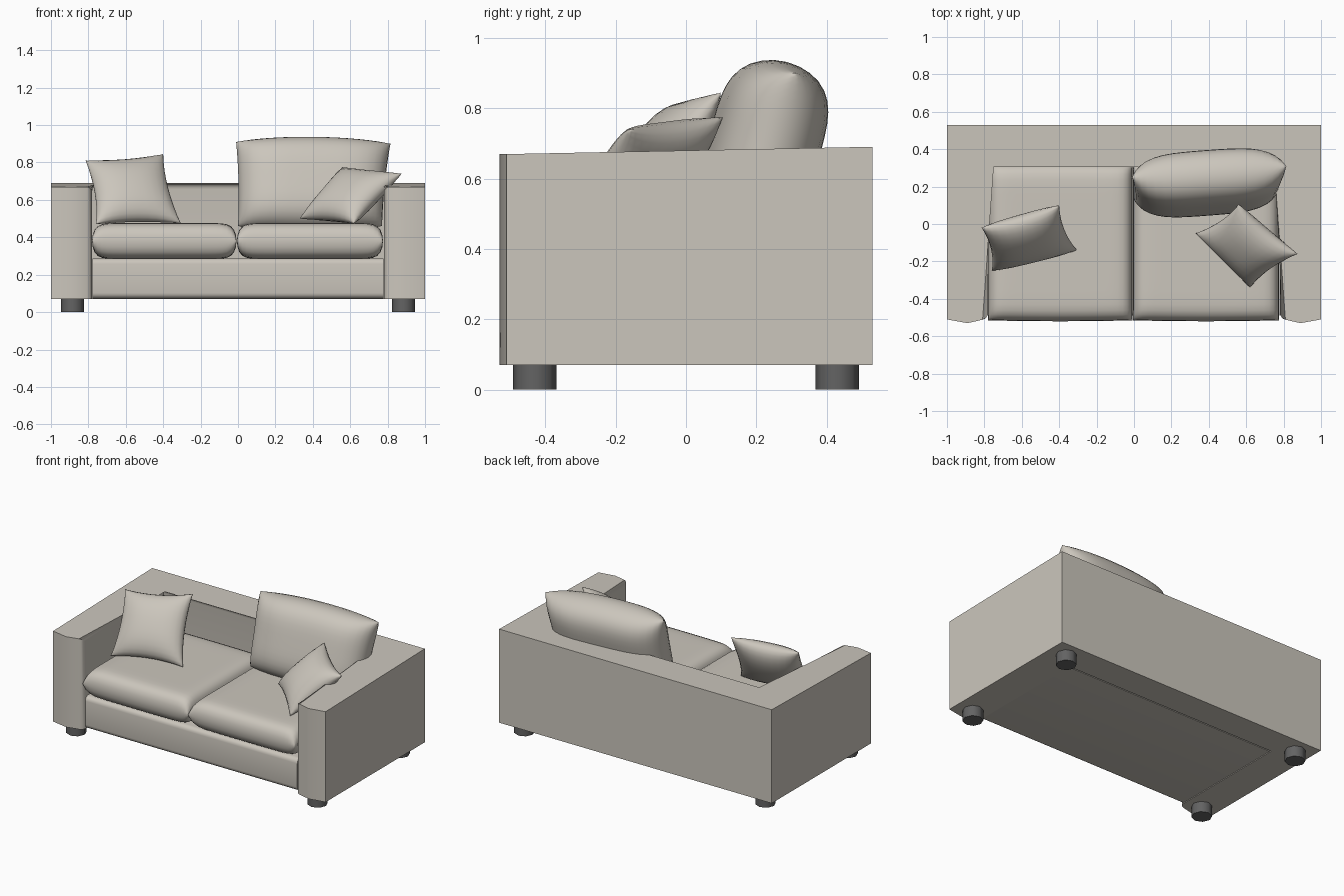
import bpy, bmesh, math
from mathutils import Vector

if "Cube" in bpy.data.objects:
    bpy.data.objects.remove(bpy.data.objects["Cube"])


def material(name, rgb):
    m = bpy.data.materials.new(name)
    m.diffuse_color = (*rgb, 1)
    m.use_nodes = True
    m.node_tree.nodes["Principled BSDF"].inputs["Base Color"].default_value = m.diffuse_color
    return m


FABRIC = material("beige fabric", (0.60, 0.565, 0.505))
DARK = material("dark grey foot", (0.125, 0.125, 0.125))


def finish(name, bm, mat, angle=40):
    bmesh.ops.recalc_face_normals(bm, faces=bm.faces)
    me = bpy.data.meshes.new(name)
    bm.to_mesh(me)
    bm.free()
    ob = bpy.data.objects.new(name, me)
    bpy.context.collection.objects.link(ob)
    me.materials.append(mat)
    bpy.ops.object.select_all(action='DESELECT')
    ob.select_set(True)
    bpy.context.view_layer.objects.active = ob
    bpy.ops.object.shade_smooth_by_angle(angle=math.radians(angle))
    return ob


def cushion(name, corners, t, k, pinch_u, pinch_v, n=14):
    """Stuffed cushion over four corners (bottom left, bottom right, top right, top left)."""
    bl, br, tr, tl = map(Vector, corners)
    normal = ((br - bl) + (tr - tl)).cross((tl - bl) + (tr - br)).normalized()
    bm = bmesh.new()
    s = [math.sin(math.pi / 2 * (2 * i / n - 1)) for i in range(n + 1)]
    for side in (1, -1):
        grid = []
        for v in s:
            row = []
            for u in s:
                a = (1 + u * (1 - pinch_u * (1 - v * v))) / 2
                b = (1 + v * (1 - pinch_v * (1 - u * u))) / 2
                p = bl.lerp(br, a).lerp(tl.lerp(tr, a), b)
                h = max(0, (1 - abs(u) ** k) * (1 - abs(v) ** k)) ** 0.5
                row.append(bm.verts.new(p + normal * (side * t * h)))
            grid.append(row)
        for j in range(n):
            for i in range(n):
                q = [grid[j][i], grid[j][i + 1], grid[j + 1][i + 1], grid[j + 1][i]]
                bm.faces.new(q if side > 0 else q[::-1])
    bmesh.ops.remove_doubles(bm, verts=bm.verts, dist=0.0005)
    return finish(name, bm, FABRIC, 75)


# Arms and back: one U-shaped outline, extruded, with soft inner edges
half = [(0.78, 0.335), (0.78, -0.505), (0.89, -0.53), (1, -0.51), (1, 0.53)]
outline = half + [(-x, y) for x, y in reversed(half)]
bm = bmesh.new()
low = [bm.verts.new((x, y, 0.07)) for x, y in outline]
high = [bm.verts.new((x, y, 0.68 + 0.02 * y)) for x, y in outline]
bm.faces.new(low)
bm.faces.new(high)
for i in range(len(outline)):
    j = (i + 1) % len(outline)
    bm.faces.new((low[i], low[j], high[j], high[i]))
inner = [e for e in bm.edges
         if all(abs(v.co.x) < 0.79 for v in e.verts)
         and (all(v.co.z > 0.6 for v in e.verts)
              or all(v.co.y < -0.4 for v in e.verts))]
bmesh.ops.bevel(bm, geom=inner, offset=0.03, segments=4, profile=0.5, affect='EDGES')
finish("arms_and_back", bm, FABRIC)

# Base under the seat
bm = bmesh.new()
bmesh.ops.create_cube(bm, size=1)
for v in bm.verts:
    v.co = (v.co.x * 1.555, -0.0825 + v.co.y * 0.815, 0.18 + v.co.z * 0.215)
front = [e for e in bm.edges if all(v.co.y < 0 for v in e.verts)
         and abs(e.verts[0].co.x - e.verts[1].co.x) > 0.5]
bmesh.ops.bevel(bm, geom=front, offset=0.03, segments=4, profile=0.5, affect='EDGES')
finish("base", bm, FABRIC)

# Two seat cushions
for name, x0, x1 in (("left_seat_cushion", -0.78, -0.008), ("right_seat_cushion", -0.006, 0.775)):
    cushion(name, [(x0, -0.515, 0.38), (x1, -0.515, 0.38), (x1, 0.322, 0.38), (x0, 0.322, 0.38)],
            0.096, 14, 0, -0.012, 24)

# Back cushion and two throw pillows
cushion("back_cushion", [(0.0, 0.13, 0.46), (0.77, 0.19, 0.46), (0.815, 0.31, 0.90), (-0.01, 0.25, 0.91)],
        0.15, 4, 0.02, -0.12, 20)
cushion("left_throw_pillow", [(-0.76, -0.25, 0.47), (-0.305, -0.14, 0.475), (-0.40, 0.10, 0.845), (-0.815, -0.02, 0.81)],
        0.085, 2.4, 0.1, 0.1)
cushion("right_throw_pillow", [(0.33, -0.05, 0.50), (0.62, -0.34, 0.475), (0.875, -0.16, 0.74), (0.56, 0.105, 0.775)],
        0.085, 2.4, 0.1, 0.1)

# Four short feet
for sx, side in ((-1, "left"), (1, "right")):
    for sy, end in ((-1, "front"), (1, "back")):
        bm = bmesh.new()
        bmesh.ops.create_cone(bm, cap_ends=True, segments=8, radius1=0.062, radius2=0.062, depth=0.08)
        bmesh.ops.translate(bm, verts=bm.verts, vec=(sx * 0.885, sy * 0.43, 0.04))
        finish(f"{end}_{side}_foot", bm, DARK, 50)
